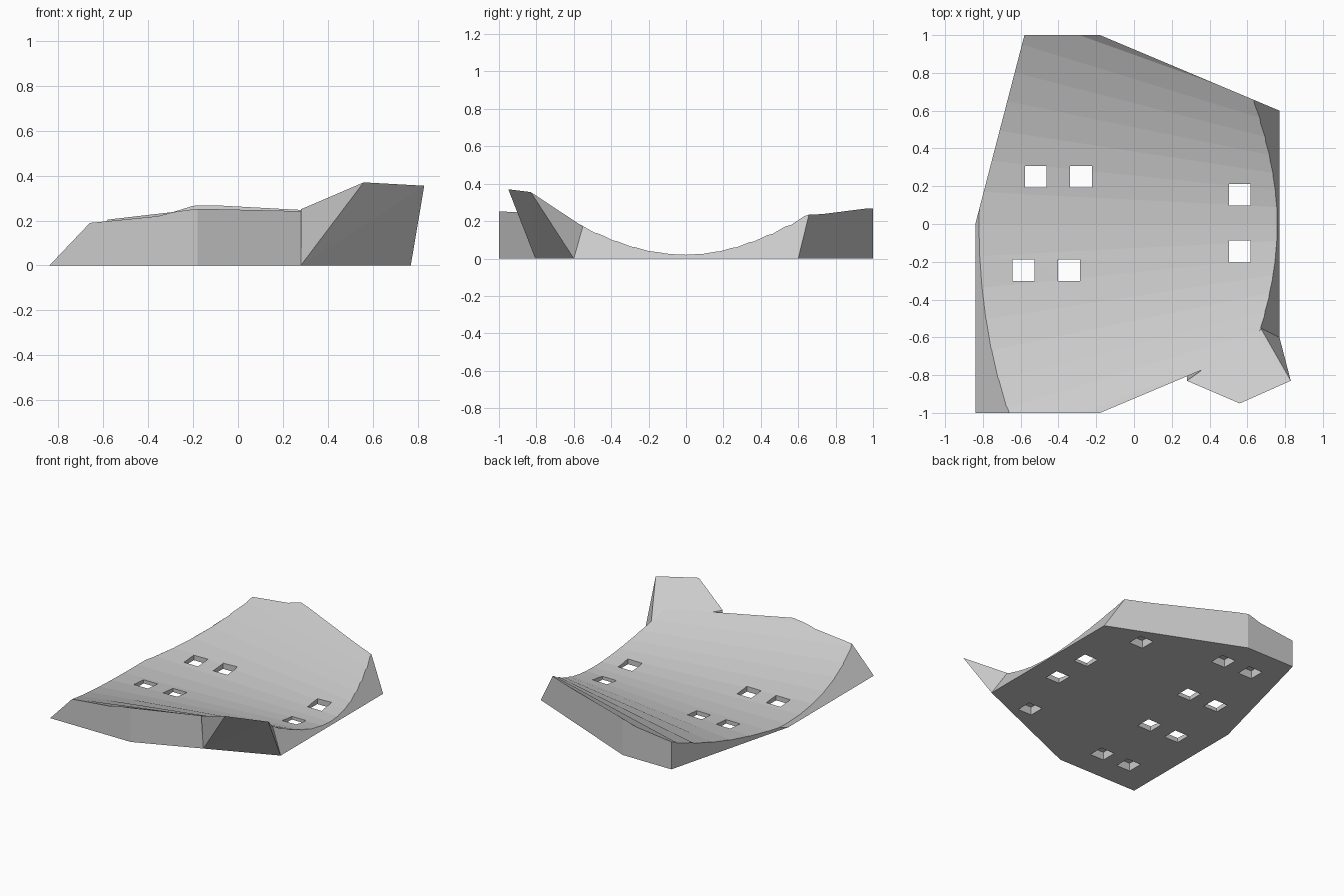
import bpy, bmesh
from mathutils import Vector

cube = bpy.data.objects.get("Cube")
if cube:
    bpy.data.objects.remove(cube, do_unlink=True)

GREY = (0.6, 0.6, 0.6, 1)
mat = bpy.data.materials.new("light_grey")
mat.use_nodes = True
mat.diffuse_color = GREY
mat.node_tree.nodes["Principled BSDF"].inputs["Base Color"].default_value = GREY


def finish(bm, name):
    bmesh.ops.recalc_face_normals(bm, faces=bm.faces)
    mesh = bpy.data.meshes.new(name)
    bm.to_mesh(mesh)
    bm.free()
    mesh.materials.append(mat)
    obj = bpy.data.objects.new(name, mesh)
    bpy.context.collection.objects.link(obj)
    return obj


def loft(rings, name):
    """Closed solid through rings of equal length."""
    bm = bmesh.new()
    rows = [[bm.verts.new(p) for p in ring] for ring in rings]
    n = len(rows[0])
    for a, b in zip(rows, rows[1:]):
        for i in range(n):
            j = (i + 1) % n
            bm.faces.new((a[i], a[j], b[j], b[i]))
    bm.faces.new(rows[0])
    bm.faces.new(rows[-1])
    return finish(bm, name)


def carve(target, cutter):
    cutter.hide_render = True
    mod = target.modifiers.new("carve", 'BOOLEAN')
    mod.operation = 'DIFFERENCE'
    mod.solver = 'EXACT'
    mod.object = cutter
    bpy.context.view_layer.objects.active = target
    bpy.ops.object.modifier_apply(modifier=mod.name)
    bpy.data.objects.remove(cutter, do_unlink=True)


# Block with the seven-sided footprint
outline = [(-.84, -1), (-.18, -1), (.77, -.6), (.77, .6),
           (-.18, 1), (-.58, 1), (-.84, 0)]
body = loft([[(x, y, z) for x, y in outline] for z in (0, .5)], "dished_plate")

# Sloping cuts on both ends
bm = bmesh.new()
bm.from_mesh(body.data)
for corner, normal in [((.77, 0, 0), (1, 0, .58)), ((-.84, 0, 0), (-1, 0, .95))]:
    cut = bmesh.ops.bisect_plane(bm, geom=bm.verts[:] + bm.edges[:] + bm.faces[:],
                                 plane_co=corner, plane_no=Vector(normal).normalized(),
                                 dist=1e-5, clear_outer=True)
    bmesh.ops.holes_fill(bm, edges=[e for e in bm.edges if e.is_boundary])
bmesh.ops.recalc_face_normals(bm, faces=bm.faces)
bm.to_mesh(body.data)
bm.free()


# Tapering trough that hollows the upper surface
def trough_ring(x, steps=18, reach=.6):
    width = 1.92 - .77 * x
    ts = [reach * (2 * i / steps - 1) for i in range(steps + 1)]
    ring = [(x, t * width, .02 + t * t) for t in ts]
    return ring + [(x, reach * width, 1), (x, -reach * width, 1)]


carve(body, loft([trough_ring(x) for x in (-1, 1)], "trough_cutter"))

# Square sockets from below; those near the middle break through
sockets = [(-.52, .25), (-.28, .25), (-.585, -.245), (-.345, -.245),
           (.56, .155), (.56, -.145), (.43, .59), (.425, -.6),
           (-.17, .75), (-.41, .75), (-.35, -.755), (-.585, -.755)]
for x, y in sockets:
    r = .058
    square = [(x - r, y - r), (x + r, y - r), (x + r, y + r), (x - r, y + r)]
    carve(body, loft([[(a, b, z) for a, b in square] for z in (-.1, .06)],
                     "socket_cutter"))

# Overhanging tab on the front corner
tab_corners = [(.28, -.806, 0), (.77, -.6, 0), (.56, -.95, .37), (.83, -.83, .355),
               (.28, -.83, .25), (.67, -.63, .22), (.67, -.55, .17)]
bm = bmesh.new()
for p in tab_corners:
    bm.verts.new(p)
bmesh.ops.convex_hull(bm, input=bm.verts[:])
finish(bm, "corner_tab")
